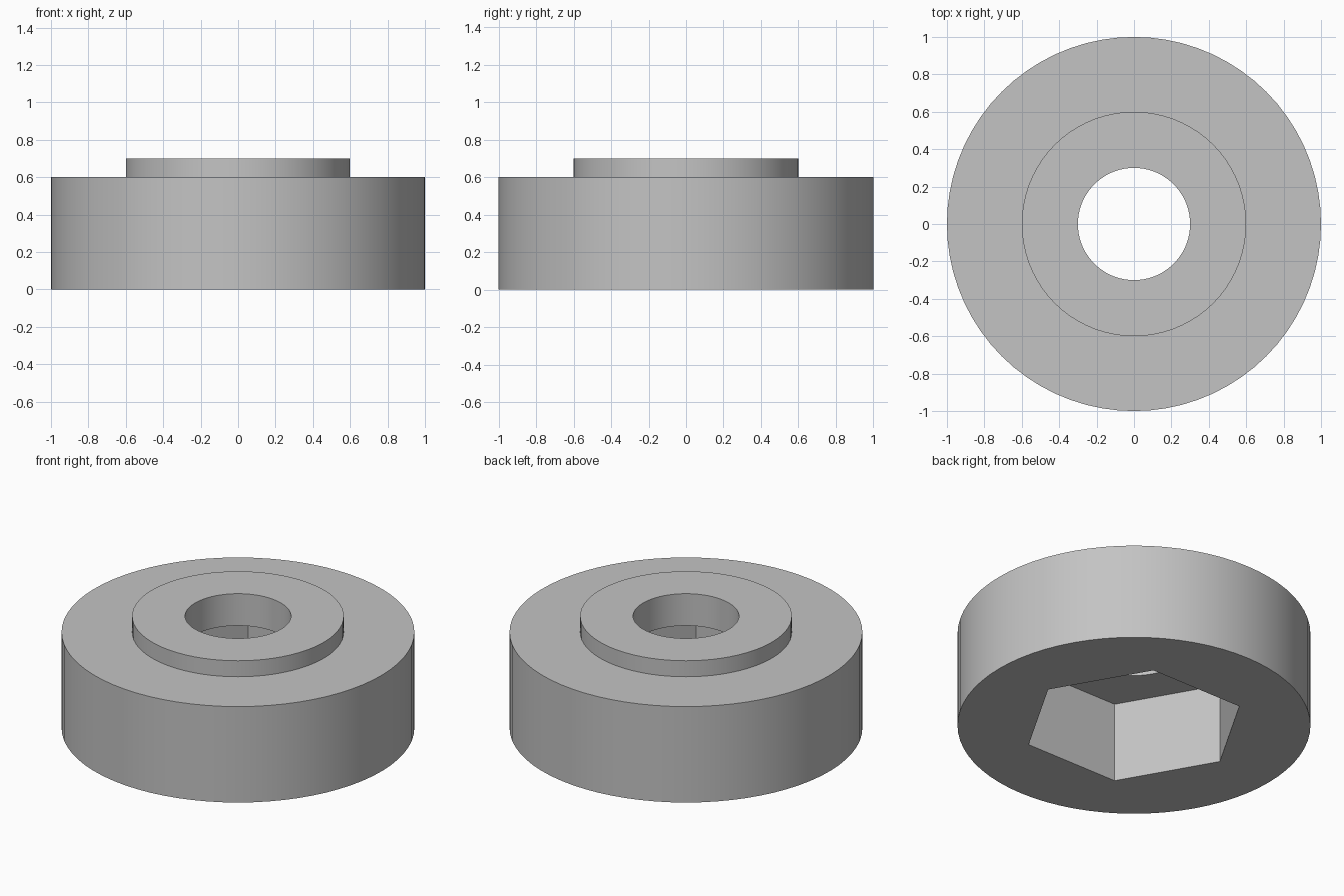
import bpy
import bmesh
from math import cos, pi, radians, sin

cube = bpy.data.objects.get("Cube")
if cube:
    bpy.data.objects.remove(cube, do_unlink=True)

SEGMENTS = 72        # divisible by six, so hexagon corners land on vertices
APOTHEM = 0.55       # half the width across the flats of the nut pocket


def circle(radius):
    return lambda angle: radius


def hexagon(angle):
    # Distance from the centre to a hexagon with corners on the x axis
    return APOTHEM / cos(angle % (pi / 3) - pi / 6)


# Cross-section: outline and height of each ring, outside to bore to pocket
profile = [
    (circle(1.0), 0.0),
    (circle(1.0), 0.6),
    (circle(0.6), 0.6),
    (circle(0.6), 0.7),
    (circle(0.3), 0.7),
    (circle(0.3), 0.5),
    (hexagon, 0.5),
    (hexagon, 0.0),
]

# Spacer body with raised boss, through bore and hexagonal pocket underneath
bm = bmesh.new()
angles = [2 * pi * i / SEGMENTS for i in range(SEGMENTS)]
rings = [[bm.verts.new((r(a) * cos(a), r(a) * sin(a), z)) for a in angles]
         for r, z in profile]
for lower, upper in zip(rings, rings[1:] + rings[:1]):
    for i in range(SEGMENTS):
        j = (i + 1) % SEGMENTS
        bm.faces.new((lower[i], lower[j], upper[j], upper[i]))
bmesh.ops.recalc_face_normals(bm, faces=bm.faces)

mesh = bpy.data.meshes.new("spacer_body")
bm.to_mesh(mesh)
bm.free()
body = bpy.data.objects.new("spacer_body", mesh)
bpy.context.collection.objects.link(body)

# Plain grey
grey = bpy.data.materials.new("light_grey")
grey.use_nodes = True
colour = (0.55, 0.55, 0.55, 1.0)
grey.diffuse_color = colour
grey.node_tree.nodes["Principled BSDF"].inputs["Base Color"].default_value = colour
mesh.materials.append(grey)

# Smooth round walls, crisp edges
bpy.ops.object.select_all(action="DESELECT")
body.select_set(True)
bpy.context.view_layer.objects.active = body
bpy.ops.object.shade_smooth_by_angle(angle=radians(30))
